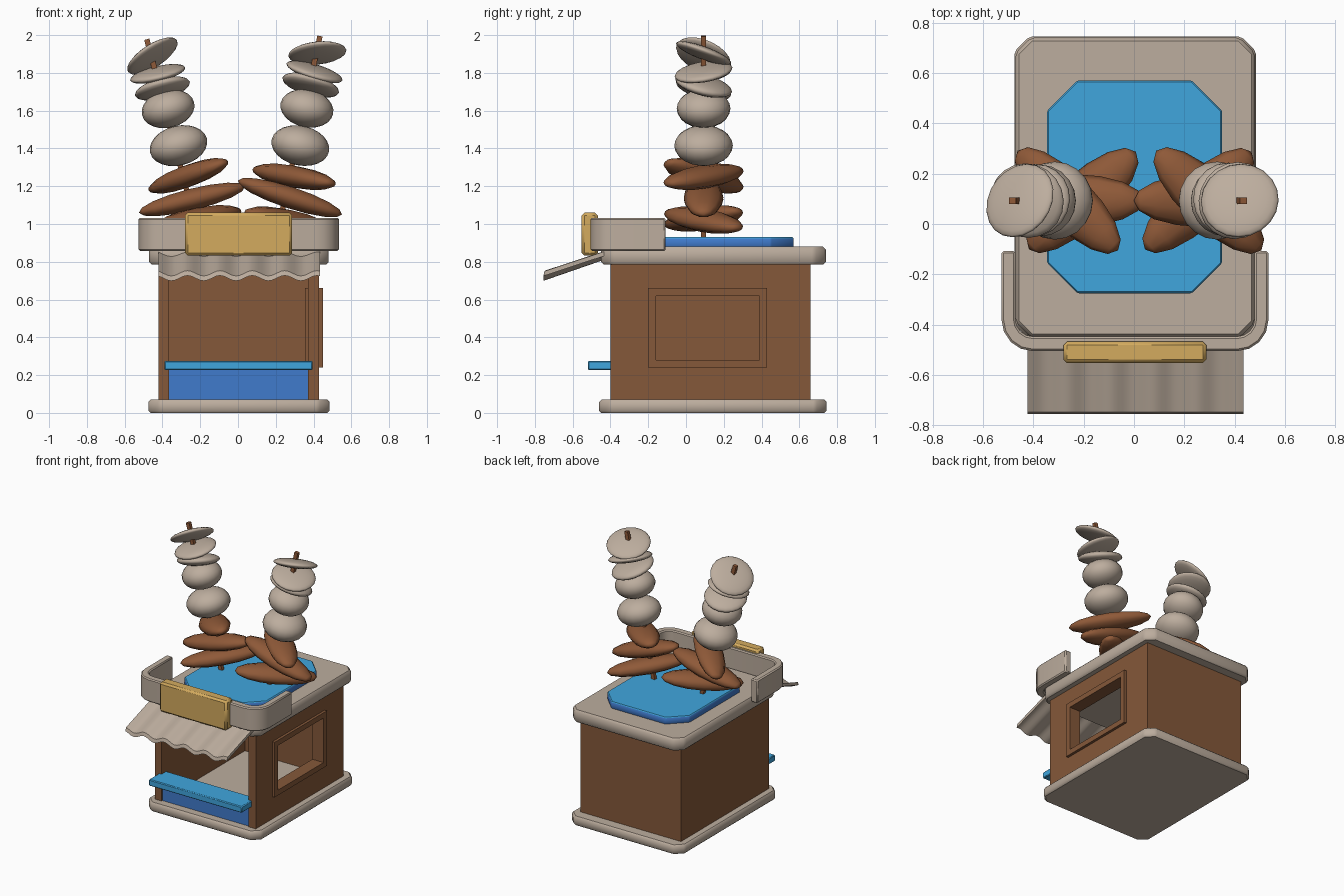
import bpy, bmesh, math
from mathutils import Matrix, Vector

if "Cube" in bpy.data.objects:
    bpy.data.objects.remove(bpy.data.objects["Cube"])


def material(name, rgb):
    m = bpy.data.materials.new(name)
    lin = [c / 12.92 if c < 0.04 else ((c + 0.055) / 1.055) ** 2.4 for c in rgb]
    m.diffuse_color = (*lin, 1)
    m.use_nodes = True
    m.node_tree.nodes["Principled BSDF"].inputs["Base Color"].default_value = m.diffuse_color
    return m


STONE = material("warm grey", (0.74, 0.68, 0.62))
WOOD = material("wall brown", (0.52, 0.345, 0.225))
MEAT = material("food brown", (0.56, 0.35, 0.22))
GOLD = material("gold", (0.83, 0.67, 0.37))
BLUE = material("light blue", (0.25, 0.65, 0.87))
DEEP = material("deep blue", (0.25, 0.48, 0.80))


def finish(name, bm, mats, bevel=0, angle=40, pick=None):
    if bevel:
        edges = [e for e in bm.edges if len(e.link_faces) == 2
                 and e.calc_face_angle(0) > math.radians(35)]
        bmesh.ops.bevel(bm, geom=edges, offset=bevel, segments=1, affect='EDGES', clamp_overlap=True)
    bmesh.ops.recalc_face_normals(bm, faces=bm.faces)
    if pick:
        bm.normal_update()
        for f in bm.faces:
            f.material_index = pick(f)
    mesh = bpy.data.meshes.new(name)
    bm.to_mesh(mesh)
    bm.free()
    for m in mats:
        mesh.materials.append(m)
    mesh.shade_smooth()
    mesh.set_sharp_from_angle(angle=math.radians(angle))
    ob = bpy.data.objects.new(name, mesh)
    bpy.context.collection.objects.link(ob)
    return ob


def box(name, x, y, z, mat, bevel=0):
    bm = bmesh.new()
    bmesh.ops.create_cube(bm, size=1)
    for v in bm.verts:
        v.co = [(r[0] + r[1]) / 2 + c * (r[1] - r[0]) for r, c in zip((x, y, z), v.co)]
    return finish(name, bm, [mat], bevel)


def prism(name, pts, z0, z1, mats, bevel=0, pick=None):
    bm = bmesh.new()
    face = bm.faces.new([bm.verts.new((px, py, z0)) for px, py in pts])
    ext = bmesh.ops.extrude_face_region(bm, geom=[face])
    bmesh.ops.translate(bm, vec=(0, 0, z1 - z0),
                        verts=[g for g in ext["geom"] if isinstance(g, bmesh.types.BMVert)])
    return finish(name, bm, mats, bevel, pick=pick)


def chamfered(x0, x1, y0, y1, c):
    return [(x0 + c, y0), (x1 - c, y0), (x1, y0 + c), (x1, y1 - c),
            (x1 - c, y1), (x0 + c, y1), (x0, y1 - c), (x0, y0 + c)]


def window_ring(name, x, outer, inner, mat, bevel=0):
    """Rectangular wall with a rectangular hole, thick along x."""
    bm = bmesh.new()
    loops = []
    for px in x:
        for y0, y1, z0, z1 in (outer, inner):
            loops.append([bm.verts.new((px, *p)) for p in ((y0, z0), (y1, z0), (y1, z1), (y0, z1))])
    a, b, c, d = loops
    for p, q in ((a, b), (c, d), (a, c), (b, d)):
        for i in range(4):
            j = (i + 1) % 4
            bm.faces.new((p[i], p[j], q[j], q[i]))
    return finish(name, bm, [mat], bevel)


def ellipsoid(name, pos, size, mat, tilt=0, pitch=0, yaw=0, long=False):
    bm = bmesh.new()
    bmesh.ops.create_uvsphere(bm, u_segments=10 if long else 20, v_segments=8 if long else 12, radius=1)
    if long:  # poles at the two ends
        bmesh.ops.rotate(bm, verts=bm.verts, matrix=Matrix.Rotation(math.pi / 2, 3, 'Y'))
    r = math.radians
    m = (Matrix.Translation(pos) @ Matrix.Rotation(r(-tilt), 4, 'Y') @ Matrix.Rotation(r(pitch), 4, 'X')
         @ Matrix.Rotation(r(yaw), 4, 'Z') @ Matrix.Diagonal((*size, 1)))
    bmesh.ops.transform(bm, matrix=m, verts=bm.verts)
    return finish(name, bm, [mat], angle=85)


# Floor slab, roof slab and blue hot plate
prism("base_slab", chamfered(-0.475, 0.485, -0.46, 0.745, 0.06), 0, 0.07, [STONE], 0.012)
prism("roof_slab", chamfered(-0.47, 0.48, -0.45, 0.74, 0.06), 0.785, 0.88, [STONE], 0.014)
prism("hot_plate", chamfered(-0.345, 0.35, -0.275, 0.57, 0.12), 0.87, 0.93, [BLUE, DEEP], 0.006,
      pick=lambda f: 0 if f.normal.z > 0.4 else 1)

# Booth walls, open at the front, window on the right
box("left_wall", (-0.42, -0.365), (-0.40, 0.66), (0.06, 0.79), WOOD)
box("back_wall", (-0.37, 0.375), (0.605, 0.66), (0.06, 0.79), WOOD)
window_ring("right_wall", (0.37, 0.43), (-0.40, 0.66, 0.06, 0.79), (-0.18, 0.41, 0.26, 0.64), WOOD)
window_ring("window_frame", (0.355, 0.45), (-0.20, 0.43, 0.24, 0.66), (-0.16, 0.39, 0.28, 0.62), WOOD, 0.006)

# Counter
box("counter_panel", (-0.366, 0.371), (-0.39, -0.35), (0.06, 0.24), DEEP)
box("counter_shelf", (-0.39, 0.395), (-0.52, -0.34), (0.226, 0.275), BLUE, 0.006)


# Parapet band wrapping the front of the roof
def u_path(hw, yf, rad):
    arc = [(hw - rad + rad * math.cos(a), yf + rad - rad * math.sin(a))
           for a in (math.pi / 2 * i / 4 for i in range(5))]
    right = [(hw, -0.108)] + arc
    return right + [(-x, y) for x, y in reversed(right)]


band = [(x + 0.004, y) for x, y in u_path(0.53, -0.505, 0.125) + u_path(0.475, -0.447, 0.07)[::-1]]
prism("parapet", band, 0.857, 1.033, [STONE], 0.008)
box("sign_board", (-0.28, 0.287), (-0.552, -0.467), (0.833, 1.06), GOLD, 0.014)

# Corrugated awning
bm = bmesh.new()
N = 50
rows = []
for y, z, amp in ((-0.755, 0.713, 0.014), (-0.42, 0.826, 0.011)):
    for dz in (0, 0.026):
        rows.append([bm.verts.new((-0.422 + 0.857 * i / N, y + dz * 0.3,
                                   z + dz + amp * math.cos(i / N * 5 * 2 * math.pi + 0.6)))
                     for i in range(N + 1)])
fb, ft, bb, bt = rows
for p, q in ((fb, ft), (ft, bt), (bt, bb), (bb, fb)):
    for i in range(N):
        bm.faces.new((p[i], p[i + 1], q[i + 1], q[i]))
for i in (0, N):
    bm.faces.new((fb[i], ft[i], bt[i], bb[i]))
finish("awning", bm, [STONE], angle=50)

# Two leaning skewers: (x, z, half length/radius, half thickness, tilt, pitch)
Y = 0.093
SKEWERS = {
    "left": dict(
        stick=((-0.20, 0.91), (-0.483, 1.978)),
        food=((-0.205, 1.03, 10, 42), (-0.243, 1.13, 14, 0), (-0.263, 1.255, 20, -43)),
        beads=((-0.315, 1.415, 0.155, 0.105, 14, 0), (-0.37, 1.61, 0.142, 0.10, 14, 0),
               (-0.40, 1.717, 0.150, 0.042, 14, -14), (-0.425, 1.795, 0.150, 0.034, 13, 9),
               (-0.453, 1.89, 0.155, 0.032, 33, -20))),
    "right": dict(
        stick=((0.20, 0.91), (0.434, 1.995)),
        food=((0.255, 1.02, -11, 42), (0.275, 1.14, -18, 0), (0.297, 1.25, -10, -43)),
        beads=((0.33, 1.415, 0.155, 0.105, -12, 0), (0.365, 1.612, 0.142, 0.10, -12, 0),
               (0.385, 1.735, 0.155, 0.042, -15, -14), (0.405, 1.805, 0.155, 0.034, -17, 9),
               (0.42, 1.905, 0.155, 0.032, 6, -20))),
}
for side, s in SKEWERS.items():
    (x0, z0), (x1, z1) = s["stick"]
    a, b = Vector((x0, Y, z0)), Vector((x1, Y, z1))
    bm = bmesh.new()
    bmesh.ops.create_cube(bm, size=1)
    m = (Matrix.Translation((a + b) / 2) @ Matrix.Rotation(math.atan2(x1 - x0, z1 - z0), 4, 'Y')
         @ Matrix.Diagonal((0.028, 0.026, (b - a).length, 1)))
    bmesh.ops.transform(bm, matrix=m, verts=bm.verts)
    finish(side + "_skewer_stick", bm, [MEAT])
    for i, (x, z, tilt, yaw) in enumerate(s["food"]):
        ellipsoid(f"{side}_brown_piece_{i + 1}", (x, Y, z), (0.29, 0.105, 0.06), MEAT, tilt, 0, yaw, True)
    for i, (x, z, rad, th, tilt, pitch) in enumerate(s["beads"]):
        ellipsoid(f"{side}_grey_piece_{i + 1}", (x, Y, z), (rad, rad, th), STONE, tilt, pitch)
